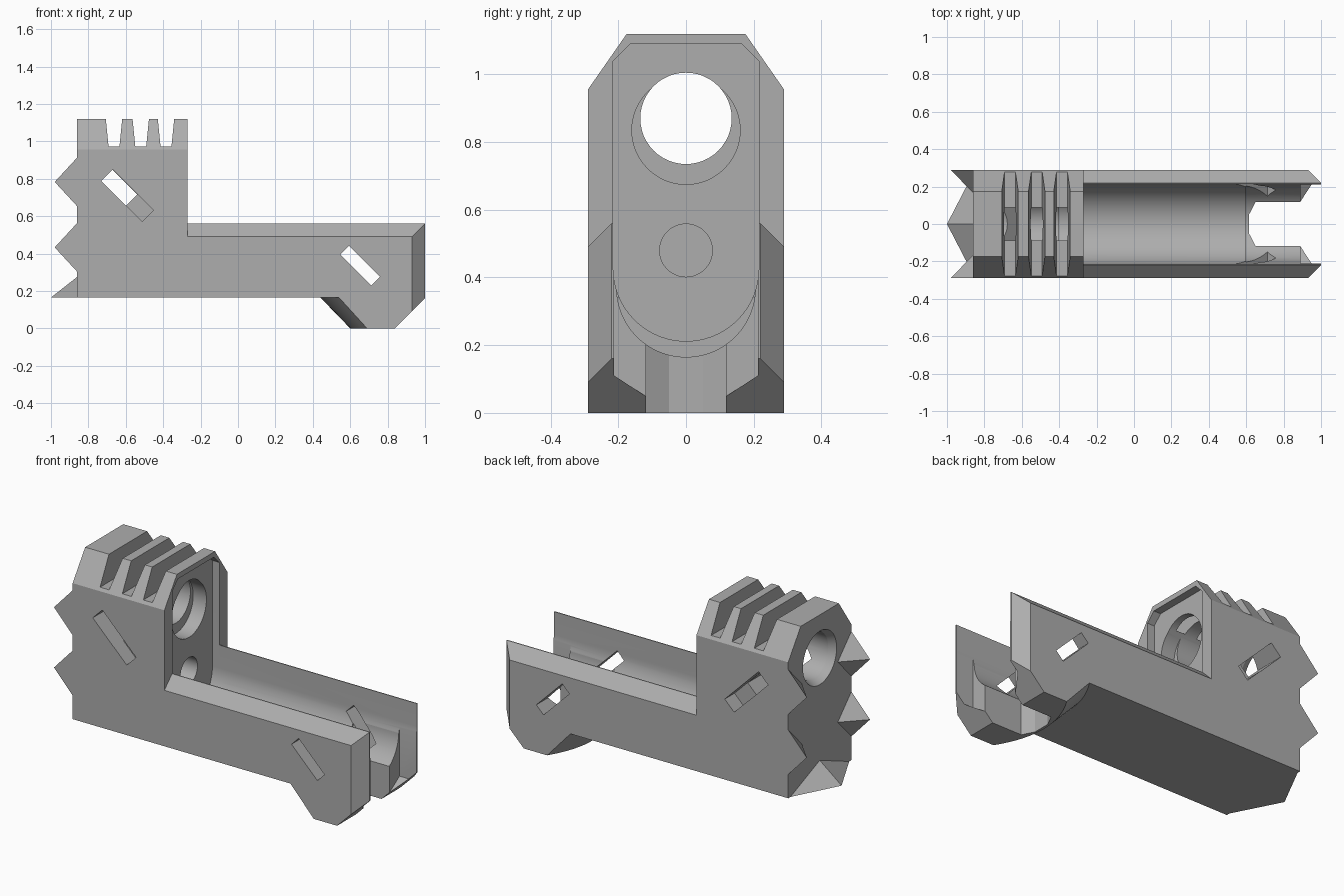
import bpy, bmesh, math
from mathutils import Vector, Matrix

cube = bpy.data.objects.get("Cube")
if cube:
    bpy.data.objects.remove(cube)

grey = bpy.data.materials.new("plain grey")
grey.use_nodes = True
COLOUR = (0.42, 0.42, 0.42, 1)
grey.diffuse_color = COLOUR
grey.node_tree.nodes["Principled BSDF"].inputs["Base Color"].default_value = COLOUR


def finish(name, bm):
    bmesh.ops.recalc_face_normals(bm, faces=bm.faces)
    mesh = bpy.data.meshes.new(name)
    bm.to_mesh(mesh)
    bm.free()
    mesh.materials.append(grey)
    ob = bpy.data.objects.new(name, mesh)
    bpy.context.collection.objects.link(ob)
    return ob


def loft(name, rows):
    """Skin matching closed rows of points and cap both ends."""
    bm = bmesh.new()
    rings = [[bm.verts.new(p) for p in row] for row in rows]
    n = len(rings[0])
    for a, b in zip(rings, rings[1:]):
        for i in range(n):
            j = (i + 1) % n
            bm.faces.new((a[i], a[j], b[j], b[i]))
    bm.faces.new(rings[0])
    bm.faces.new(rings[-1])
    return finish(name, bm)


def prism(name, pts, axis, a, b):
    place = {"x": lambda t, p: (t, p[0], p[1]),
             "y": lambda t, p: (p[0], t, p[1]),
             "z": lambda t, p: (p[0], p[1], t)}[axis]
    return loft(name, [[place(t, p) for p in pts] for t in (a, b)])


def circle(r, zc, n=48):
    return [(r * math.cos(math.tau * i / n), zc + r * math.sin(math.tau * i / n))
            for i in range(n)]


def bore(name, r0, r1, zc, a, b):
    return loft(name, [[(a, *p) for p in circle(r0, zc)],
                       [(b, *p) for p in circle(r1, zc)]])


def mirrored(half):
    """Complete a half outline, given on +y from bottom to top."""
    return half + [(-y, z) for y, z in reversed(half)]


def u_shape(r, zc, top, chamfer=0.0, n=20):
    half = [(r * math.sin(t), zc - r * math.cos(t))
            for t in (math.pi / 2 * (i + 0.5) / n for i in range(n))]
    half += [(r, zc), (r, top - chamfer)]
    if chamfer:
        half.append((r - chamfer, top))
    return mirrored(half)


def hull(name, pts):
    bm = bmesh.new()
    for p in pts:
        bm.verts.new(p)
    bmesh.ops.convex_hull(bm, input=bm.verts)
    return finish(name, bm)


def slot(name, x, z, length, width, y0, y1):
    spin = Matrix.Rotation(-math.pi / 4, 2)
    box = [(-1, -1), (1, -1), (1, 1), (-1, 1)]
    pts = [spin @ Vector((u * length / 2, v * width / 2)) for u, v in box]
    return prism(name, [(x + p.x, z + p.y) for p in pts], "y", y0, y1)


def combine(body, tool, operation):
    mod = body.modifiers.new(tool.name, "BOOLEAN")
    mod.operation, mod.solver, mod.object = operation, "EXACT", tool
    bpy.context.view_layer.objects.active = body
    bpy.ops.object.modifier_apply(modifier=mod.name)
    bpy.data.objects.remove(tool)


# Tall block with chamfered top
body = prism("muzzle_body", mirrored([(0.29, 0.165), (0.29, 0.955), (0.175, 1.12)]),
             "x", -0.86, -0.27)

# Long rail with chamfered top edges
rail = prism("rail", mirrored([(0.29, 0.165), (0.29, 0.49), (0.22, 0.56)]), "x", -0.6, 1)

# Foot under the rail, rounded towards the block
rows = []
for i in range(17):
    y = -0.29 + 0.58 * i / 16
    off = 0.1 * (y / 0.29) ** 2
    rows.append([(x, y, z) for x, z in (
        (0.44 + off, 0.165), (0.6 + off * 0.9, 0), (0.84, 0), (1, 0.16),
        (1, 0.2), (0.44 + off, 0.2))])
foot = loft("foot", rows)

# Spikes on the back end: two on each side, one at the bottom centre
BACK, INSIDE = -0.86, -0.83
spikes = []
for s in (1, -1):
    for z in (0.433, 0.783):
        base = [(s * 0.29, z - 0.13), (s * 0.29, z + 0.13), (s * 0.165, z)]
        spikes.append(hull("side_spike", [(x, *p) for x in (BACK, INSIDE) for p in base]
                           + [(-0.98, s * 0.29, z)]))
base = [(-0.27, 0.165), (0.27, 0.165), (0, 0.275)]
spikes.append(hull("bottom_spike", [(x, *p) for x in (BACK, INSIDE) for p in base]
                   + [(-1, 0, 0.165)]))
for part in [rail, foot] + spikes:
    combine(body, part, "UNION")

# Rail channel, its deeper end, and the recess in the block face
cuts = [prism("channel", u_shape(0.215, 0.427, 0.7), "x", -0.27, 1.1),
        prism("deep_channel", u_shape(0.205, 0.37, 0.6), "x", 0.6, 1.1),
        prism("recess", u_shape(0.215, 0.427, 1.09, 0.05), "x", -0.315, -0.2),
        prism("open_end", mirrored([(0.12, 0.05), (0.212, 0.11), (0.212, 0.4)]),
              "x", 0.89, 1.1),
        prism("foot_slot", [(0.65, -0.118), (1.1, -0.118), (1.1, 0.118), (0.65, 0.118),
                            (0.615, 0.05), (0.615, -0.05)], "z", -0.1, 0.4)]

# Bores: main barrel, its counterbores, and the blind rod hole
cuts += [bore("barrel", 0.135, 0.135, 0.87, -1.1, 0),
         bore("front_counterbore", 0.16, 0.16, 0.835, -0.4, -0.2),
         bore("back_bevel", 0.16, 0.135, 0.87, -0.87, -0.82),
         bore("rod_hole", 0.078, 0.078, 0.48, -0.55, -0.2)]

# Vent grooves across the top
for x in (-0.663, -0.52, -0.385):
    cuts.append(prism("groove", [(x - 0.029, 0.972), (x + 0.029, 0.972),
                                 (x + 0.046, 1.14), (x - 0.046, 1.14)], "y", -0.4, 0.4))

# Diagonal side windows, the upper ones partly blind
cuts += [slot("rail_window", 0.653, 0.335, 0.235, 0.065, -0.4, 0.4),
         slot("block_window", -0.634, 0.752, 0.188, 0.085, -0.4, 0.4)]
for s in (1, -1):
    cuts.append(slot("window_recess", -0.59, 0.71, 0.305, 0.085, s * 0.2, s * 0.4))
    # Bevelled rail ends
    cuts.append(prism("end_bevel", [(0.93, s * 0.29), (1.03, s * 0.19), (1.1, s * 0.4),
                                    (0.93, s * 0.4)], "z", -0.1, 0.7))
for tool in cuts:
    combine(body, tool, "DIFFERENCE")

# Smooth the round surfaces and keep the edges sharp
bpy.ops.object.select_all(action="DESELECT")
body.select_set(True)
bpy.context.view_layer.objects.active = body
bpy.ops.object.shade_smooth_by_angle(angle=math.radians(25))
